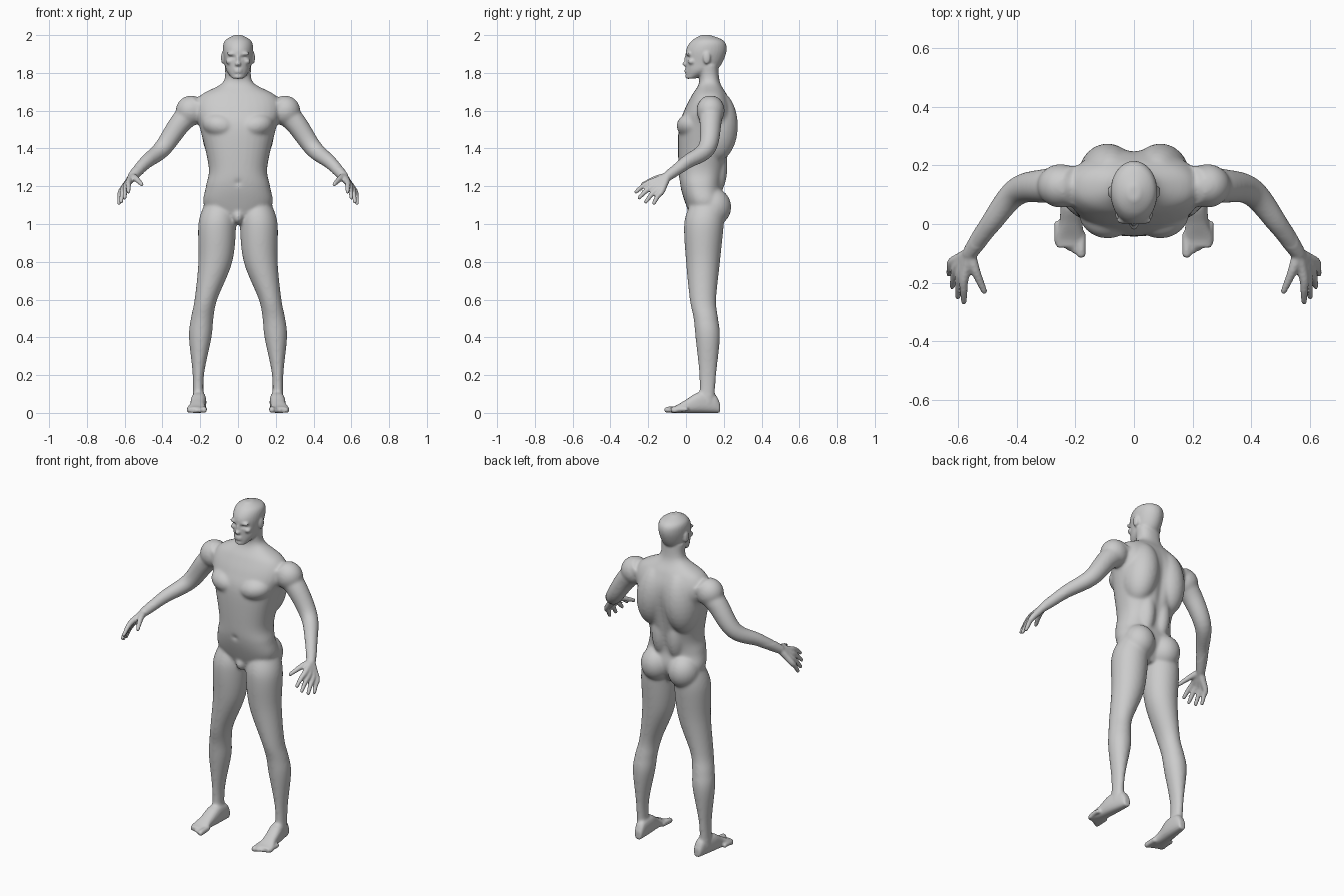
import bpy, bmesh, math
from mathutils import Vector, Matrix

if "Cube" in bpy.data.objects:
    bpy.data.objects.remove(bpy.data.objects["Cube"], do_unlink=True)

bm = bmesh.new()
X, Y, Z = Vector((1, 0, 0)), Vector((0, 1, 0)), Vector((0, 0, 1))
BOTH, MIDDLE = (1, -1), (1,)


def spline(rows, steps=6):
    """Smooth curve through rows of numbers."""
    points = [Vector(row) for row in rows]
    last = len(points) - 1
    curve = []
    for i in range(last):
        before, start = points[max(i - 1, 0)], points[i]
        end, after = points[i + 1], points[min(i + 2, last)]
        for k in range(steps):
            t = k / steps
            leave, arrive = (end - before) / 2, (after - start) / 2
            blend = t * t * (3 - 2 * t)
            curve.append(start.lerp(end, blend) + leave * t * (1 - t) ** 2
                         - arrive * t * t * (1 - t))
    return curve + [points[last]]


def squared(value, power):
    return math.copysign(abs(value) ** (2 / power), value)


def skin_over(sections, sides, power=2, count=32):
    """Closed skin over oval sections (centre, side axis, depth axis)."""
    for side in sides:
        rings = []
        for centre, across, deep in sections:
            ring = []
            for k in range(count):
                angle = math.tau * k / count
                point = (centre + across * squared(math.cos(angle), power)
                         + deep * squared(math.sin(angle), power))
                ring.append(bm.verts.new((point.x * side, point.y, point.z)))
            rings.append(ring)
        for low, high in zip(rings, rings[1:]):
            for k in range(count):
                bm.faces.new((low[k], low[k - 1], high[k - 1], high[k]))
        bm.faces.new(rings[0])
        bm.faces.new(rings[-1])


def upright(rows, sides, power=2):
    """Level sections: height, half width, front, back, centre x."""
    skin_over([(Vector((x, (front + back) / 2, z)), X * wide, Y * (back - front) / 2)
               for z, wide, front, back, x in spline(rows)], sides, power)


def blob(centre, radii, sides=BOTH, tilt=0):
    for side in sides:
        place = Matrix.Translation((centre[0] * side, centre[1], centre[2]))
        turn = Matrix.Rotation(tilt * side, 4, 'Y')
        bmesh.ops.create_uvsphere(bm, u_segments=24, v_segments=16, radius=1,
                                  matrix=place @ turn @ Matrix.Diagonal((*radii, 1)))


def tapered(points, thick, thin):
    """Round limb along a path, with a rounded end."""
    path = spline(points)
    sections = []
    for i, centre in enumerate(path):
        along = path[min(i + 1, len(path) - 1)] - path[max(i - 1, 0)]
        across = along.cross(Z).normalized()
        deep = along.cross(across).normalized()
        radius = thick + (thin - thick) * i / (len(path) - 1)
        sections.append((centre, across * radius, deep * radius))
    skin_over(sections, BOTH)
    blob(points[-1], [thin] * 3)


# Torso and neck
upright([(1, .09, .04, .15, 0), (1.1, .18, 0, .2, 0), (1.2, .17, -.03, .19, 0),
         (1.3, .155, -.04, .21, 0), (1.5, .2, -.04, .25, 0), (1.6, .23, -.01, .25, 0),
         (1.68, .2, .03, .22, 0), (1.75, .08, .07, .18, 0), (1.84, .07, .06, .17, 0)],
        MIDDLE, power=2.3)
blob((.09, .04, 1.52), (.1, .09, .07), tilt=-.2)      # chest
blob((.09, .16, 1.52), (.1, .115, .19), tilt=-.1)     # upper back
blob((.05, .14, 1.3), (.06, .08, .16))                # lower back
blob((.09, .145, 1.09), (.09, .095, .1))              # buttocks
blob((0, .04, 1.04), (.03, .04, .04), MIDDLE)         # groin

# Legs
upright([(1.1, .08, .02, .2, .1), (1, .1, -.01, .2, .11), (.8, .09, 0, .18, .12),
         (.6, .06, .02, .16, .17), (.5, .06, .04, .17, .19), (.4, .06, .05, .18, .2),
         (.2, .03, .07, .16, .21), (.05, .03, .07, .15, .21)], BOTH)

# Feet: flat-soled sections from heel to ball
foot = [(.18, .02, .05), (.15, .03, .1), (.07, .04, .11),
        (0, .04, .07), (-.05, .05, .04), (-.08, .04, .03)]
skin_over([(Vector((.215 - y / 10, y, tall / 2)), X * wide, Z * tall / 2)
           for y, wide, tall in spline(foot)], BOTH, power=2.5)

# Toes, from the big one outwards
for i in range(5):
    x, radius = .18 + .02 * i, .012 if i else .016
    tip = .01 * i - .1
    tapered([(x, tip + .07, .02), (x, tip + .02, .018), (x, tip, radius)], radius, radius)

# Arms
tapered([(.2, .13, 1.63), (.3, .13, 1.54), (.4, .11, 1.4), (.49, 0, 1.325),
         (.56, -.1, 1.25)], .07, .025)
blob((.25, .13, 1.6), (.08, .075, .08))               # shoulders

# Hands: each finger runs from the wrist through its knuckle to the tip
wrist = Vector((.56, -.1, 1.25))
for i in range(4):
    t = i / 3
    knuckle = Vector((.58, -.19, 1.22)).lerp(Vector((.62, -.13, 1.17)), t)
    tip = Vector((.58, -.265, 1.17)).lerp(Vector((.63, -.17, 1.11)), t)
    tip += (tip - wrist) * math.sin(math.pi * t) / 8
    bend = knuckle.lerp(tip, .5) + Z * .006
    tapered([wrist, wrist.lerp(knuckle, .5), knuckle, bend, tip], .022, .01)
tapered([wrist, (.54, -.16, 1.24), (.51, -.23, 1.21)], .022, .01)

# Head
upright([(1.77, .03, 0, .05, 0), (1.81, .06, 0, .15, 0), (1.85, .07, 0, .19, 0),
         (1.92, .08, 0, .215, 0), (1.97, .07, .03, .2, 0), (2, .02, .08, .13, 0)], MIDDLE)
blob((0, 0, 1.847), (.016, .02, .012), MIDDLE)        # nose tip
blob((0, .005, 1.87), (.01, .014, .03), MIDDLE)       # nose bridge
blob((.03, .013, 1.9), (.03, .014, .01), tilt=-.1)    # brows
blob((.045, .03, 1.86), (.02, .02, .015))             # cheekbones
for z in (1.804, 1.817):
    blob((0, .002, z), (.022, .01, .006), MIDDLE)     # lips
blob((0, .01, 1.78), (.02, .014, .014), MIDDLE)       # chin
blob((.08, .11, 1.88), (.01, .02, .033))              # ears

# Fuse everything into one skin
bmesh.ops.recalc_face_normals(bm, faces=bm.faces)
mesh = bpy.data.meshes.new("body_parts")
bm.to_mesh(mesh)
bm.free()
body = bpy.data.objects.new("body", mesh)
bpy.context.collection.objects.link(body)
remesh = body.modifiers.new("fuse", 'REMESH')
remesh.mode = 'VOXEL'
remesh.voxel_size = .0065
bpy.context.view_layer.update()
evaluated = body.evaluated_get(bpy.context.evaluated_depsgraph_get())
fused = bpy.data.meshes.new_from_object(evaluated)
body.modifiers.clear()
body.data = fused

# Press in the eye sockets, navel and spine
dents = [((.03, 0, 1.883), (.015, .03, .008), .011),
         ((0, -.03, 1.22), (.012, .04, .01), .014),
         ((0, .25, 1.42), (.02, .06, .2), -.012)]
for v in fused.vertices:
    spot = (abs(v.co.x), v.co.y, v.co.z)
    for centre, reach, push in dents:
        v.co.y += push * math.exp(-sum(((s - c) / r) ** 2
                                       for s, c, r in zip(spot, centre, reach)))

# Blend the muscles strongly, and hands, feet and head only lightly
soft = body.vertex_groups.new(name="soft_areas")
fine = body.vertex_groups.new(name="fine_areas")
for v in fused.vertices:
    hand = abs(v.co.x) > .5 and v.co.z < 1.3
    detail = hand or v.co.z > 1.77 or v.co.z < .1
    (fine if detail else soft).add([v.index], 1, 'REPLACE')
for group, count in ((soft, 22), (fine, 2)):
    smooth = body.modifiers.new("blend_" + group.name, 'SMOOTH')
    smooth.factor, smooth.iterations, smooth.vertex_group = .5, count, group.name

# Plain grey skin
skin = bpy.data.materials.new("plain_grey")
skin.use_nodes = True
grey = (.6, .6, .6, 1)
skin.diffuse_color = grey
skin.node_tree.nodes["Principled BSDF"].inputs["Base Color"].default_value = grey
fused.materials.clear()
fused.materials.append(skin)
for p in fused.polygons:
    p.use_smooth = True
